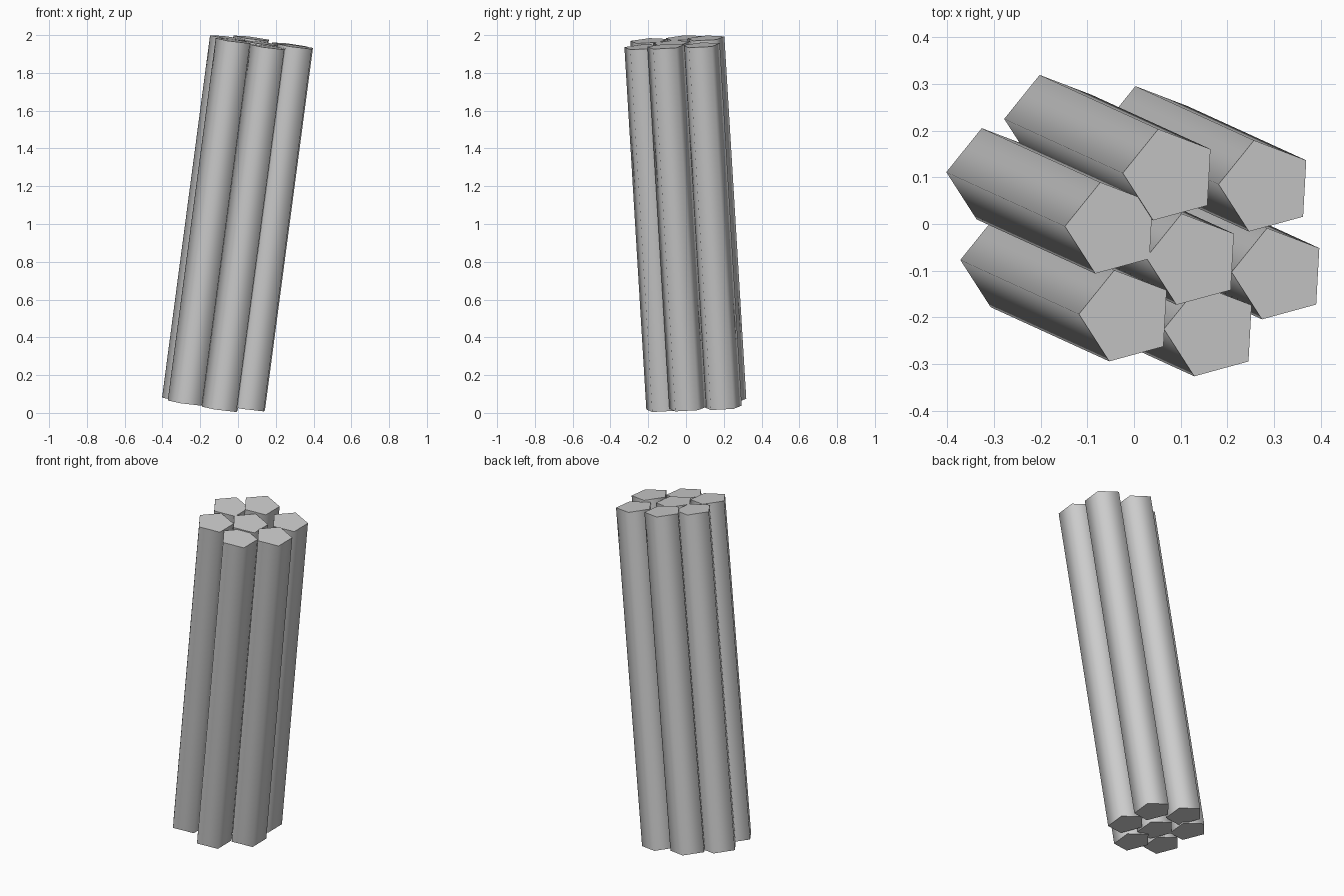
import bpy
from math import radians
from mathutils import Vector, Matrix

cube = bpy.data.objects.get("Cube")
if cube:
    bpy.data.objects.remove(cube, do_unlink=True)

# Single grey material
grey = bpy.data.materials.new("grey")
grey.use_nodes = True
colour = (0.6, 0.6, 0.6, 1)
grey.diffuse_color = colour
grey.node_tree.nodes["Principled BSDF"].inputs["Base Color"].default_value = colour

# Every rod leans along the same axis
AXIS = Vector((0.254, -0.116, 1.918))
RADIUS = 0.103
lean = Vector((0, 0, 1)).rotation_difference(AXIS).to_matrix().to_4x4()
twist = Matrix.Rotation(radians(33 - 90), 4, "Z")


def rod(name, x, y, lift):
    """Five-sided rod whose top centre is at x, y on the leaning end plane."""
    z = 1.98 - (AXIS.x * x + AXIS.y * y) / AXIS.z + lift
    centre = Vector((x, y, z)) - AXIS / 2
    bpy.ops.mesh.primitive_cylinder_add(vertices=5, radius=RADIUS, depth=AXIS.length)
    ob = bpy.context.object
    ob.name = name
    # First vertex of the primitive sits on +y, so twist it to the shared heading
    ob.data.transform(lean @ twist)
    ob.location = centre
    ob.data.materials.append(grey)
    # Rounded-looking sides, crisp ends
    bpy.ops.object.shade_smooth_by_angle(angle=radians(80))


# Centre rod with six packed around it
for name, x, y, lift in (
    ("centre_rod", 0.128, -0.077, 0),
    ("back_rod", 0.078, 0.104, 0.008),
    ("back_left_rod", 0.283, 0.080, 0),
    ("left_rod", 0.311, -0.108, 0.008),
    ("front_left_rod", 0.166, -0.230, -0.007),
    ("front_right_rod", -0.016, -0.198, 0),
    ("right_rod", -0.046, -0.010, 0),
):
    rod(name, x, y, lift)
